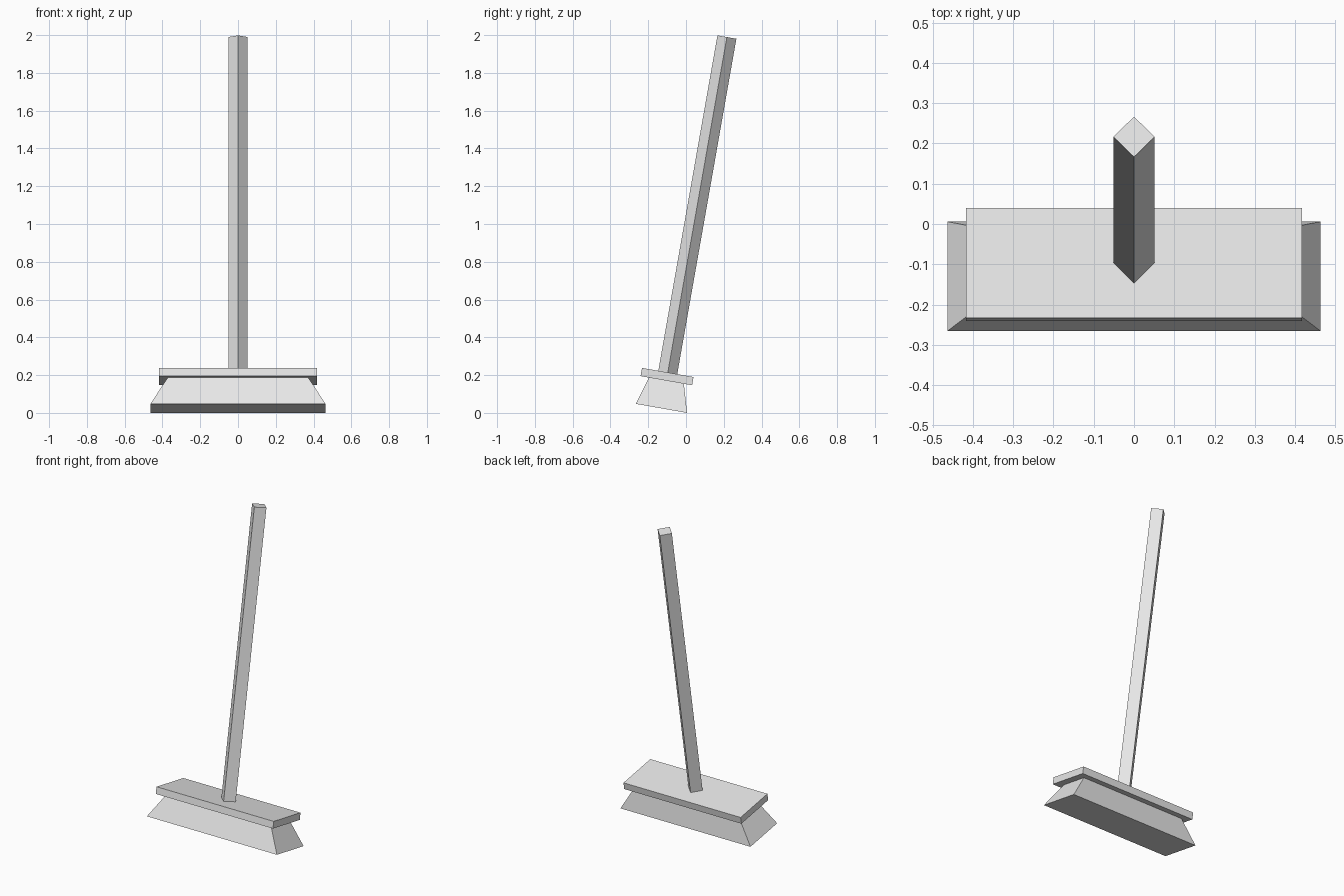
import bpy, bmesh
from math import radians
from mathutils import Matrix

cube = bpy.data.objects.get("Cube")
if cube:
    bpy.data.objects.remove(cube, do_unlink=True)

# Single colour
grey = bpy.data.materials.new("light_grey")
grey.use_nodes = True
colour = (0.8, 0.8, 0.8, 1)
grey.diffuse_color = colour
for node in grey.node_tree.nodes:
    if node.type == "BSDF_PRINCIPLED":
        node.inputs["Base Color"].default_value = colour

# The whole broom leans back; the origin is where the handle meets the board
LEAN = Matrix.Translation((0, -0.0965, 0.214)) @ Matrix.Rotation(radians(-10), 4, "X")


def tapered_block(name, z0, z1, bottom, top, turn=0):
    """Block from z0 to z1 with (x, y) half sizes at its bottom and top."""
    bm = bmesh.new()
    bmesh.ops.create_cube(bm, size=2)
    for v in bm.verts:
        half, z = (top, z1) if v.co.z > 0 else (bottom, z0)
        v.co = (v.co.x * half[0], v.co.y * half[1], z)
    mesh = bpy.data.meshes.new(name)
    bm.to_mesh(mesh)
    bm.free()
    mesh.materials.append(grey)
    obj = bpy.data.objects.new(name, mesh)
    obj.matrix_world = LEAN @ Matrix.Rotation(radians(turn), 4, "Z")
    bpy.context.collection.objects.link(obj)
    return obj


# Square handle standing on its edge
side = 0.036
tapered_block("handle", 0, 1.803, (side, side), (side, side), turn=45)

# Flat board
board = (0.4175, 0.1386)
tapered_block("head_board", -0.044, 0, board, board)

# Flared bristles
tapered_block("bristles", -0.193, -0.044, (0.4635, 0.138), (0.372, 0.094))
